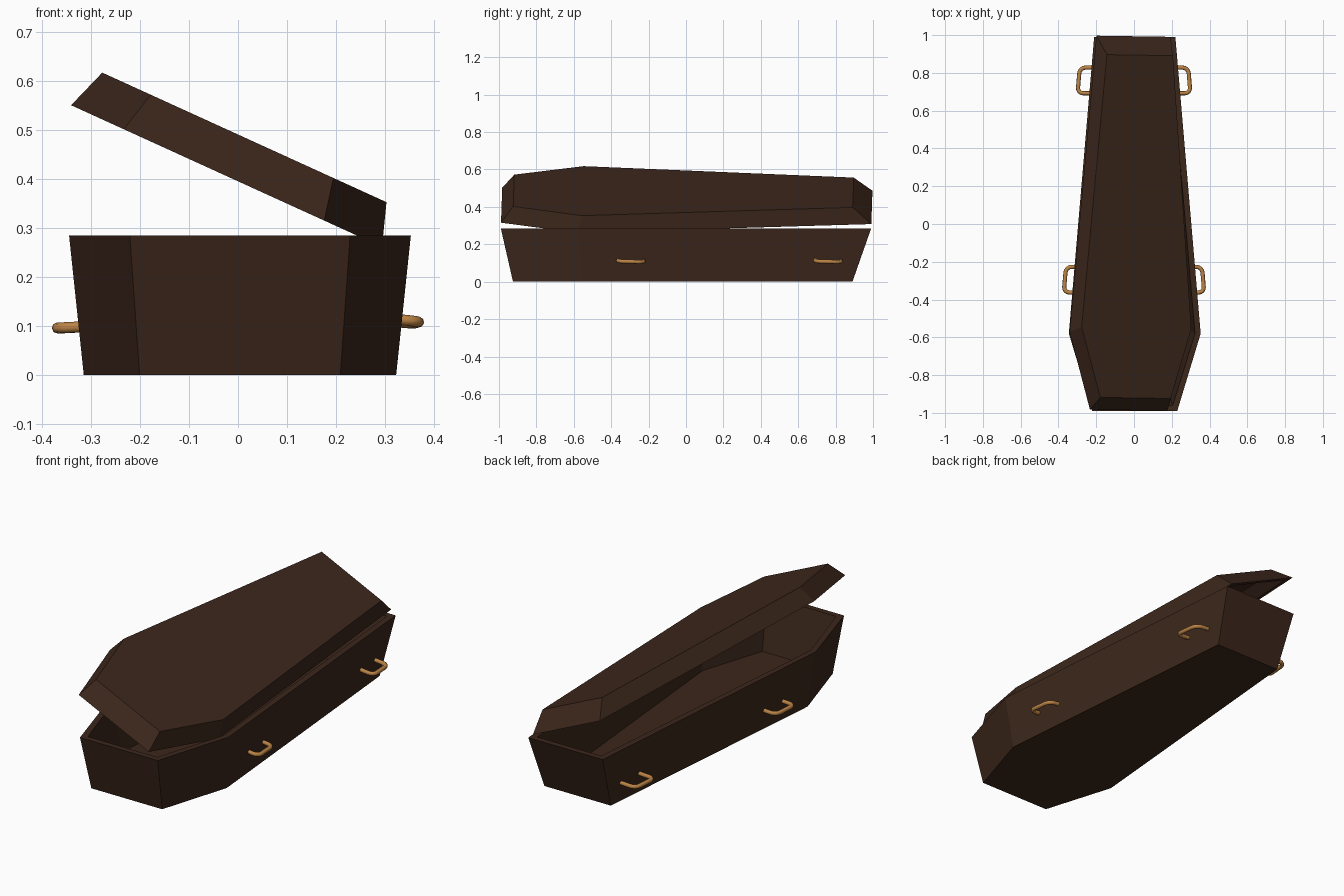
import bpy, bmesh, math
from mathutils import Matrix, Vector

if "Cube" in bpy.data.objects:
    bpy.data.objects.remove(bpy.data.objects["Cube"])


def material(name, rgb):
    m = bpy.data.materials.new(name)
    m.diffuse_color = (*rgb, 1)
    m.use_nodes = True
    m.node_tree.nodes["Principled BSDF"].inputs["Base Color"].default_value = m.diffuse_color
    return m


wood = material("dark_wood", (0.045, 0.02, 0.011))
brass = material("brass", (0.5, 0.23, 0.06))

# Half-outlines (half width, y): head, shoulder, foot
WIDE = [(0.225, -0.99), (0.349, -0.58), (0.215, 0.99)]
NARROW = [(0.205, -0.925), (0.319, -0.555), (0.192, 0.89)]


def ring(half, z, inset=0.0):
    """Six-sided coffin outline at height z, drawn in by the wall thickness."""
    (a, ya), (b, yb), (c, yc) = half
    half = [(a - inset * 0.8, ya + inset), (b - inset, yb), (c - inset, yc - inset)]
    pts = [(x, y, z) for x, y in half]
    return pts + [(-x, y, z) for x, y in reversed(half)]


def shell(name, rings):
    """Loft the rings in order and cap the first and last one."""
    bm = bmesh.new()
    loops = [[bm.verts.new(p) for p in r] for r in rings]
    for lo, hi in zip(loops, loops[1:]):
        for i in range(6):
            j = (i + 1) % 6
            bm.faces.new((lo[i], lo[j], hi[j], hi[i]))
    bm.faces.new(loops[0])
    bm.faces.new(loops[-1])
    bmesh.ops.recalc_face_normals(bm, faces=bm.faces)
    me = bpy.data.meshes.new(name)
    bm.to_mesh(me)
    bm.free()
    me.materials.append(wood)
    ob = bpy.data.objects.new(name, me)
    bpy.context.collection.objects.link(ob)
    return ob


# Hollow box, flaring towards the rim
T = 0.03
box = shell("box", [ring(NARROW, 0), ring(WIDE, 0.285),
                    ring(WIDE, 0.285, T), ring(NARROW, 0.025, T)])
box.location.x = 0.004

# Hollow lid, lying askew with one edge dropped into the box
lid = shell("lid", [ring(NARROW, 0.087), ring(WIDE, 0),
                    ring(WIDE, 0, T), ring(NARROW, 0.062, T)])
lid.matrix_world = (Matrix.Translation((-0.016, 0.004, 0.403))
                    @ Matrix.Rotation(math.radians(24.5), 4, 'Y')
                    @ Matrix.Rotation(-0.014, 4, 'Z'))


def handle(name, side, y, wall, z_end, z_out):
    """U-shaped bar handle with rounded corners."""
    h, r, out = 0.068, 0.03, wall + 0.079
    lean = -0.085                       # follows the tapering side
    uv = [(wall - 0.012, -h)]
    for cy, a0 in ((-h + r, -90), (h - r, 0)):
        for k in range(5):
            a = math.radians(a0 + k * 22.5)
            uv.append((out - r + r * math.cos(a), cy + r * math.sin(a)))
    uv.append((wall - 0.012, h))
    cu = bpy.data.curves.new(name, 'CURVE')
    cu.dimensions = '3D'
    cu.bevel_depth = 0.011
    cu.bevel_resolution = 2
    cu.use_fill_caps = True
    sp = cu.splines.new('POLY')
    sp.points.add(len(uv) - 1)
    for p, (u, v) in zip(sp.points, uv):
        f = (u - wall) / (out - wall)
        z = z_end + (z_out - z_end) * f - 0.03 * v * (side > 0)
        p.co = (side * (u + lean * v), y + v, z, 1)
    cu.materials.append(brass)
    ob = bpy.data.objects.new(name, cu)
    bpy.context.collection.objects.link(ob)
    bpy.ops.object.select_all(action='DESELECT')
    ob.select_set(True)
    bpy.context.view_layer.objects.active = ob
    bpy.ops.object.convert(target='MESH')
    bpy.ops.object.shade_smooth_by_angle(angle=math.radians(50))


# Two handles on each long side
for side, label, z_end, z_out in ((1, "right", 0.115, 0.107), (-1, "left", 0.1, 0.096)):
    handle("front_handle_" + label, side, -0.295, 0.287, z_end, z_out)
    handle("back_handle_" + label, side, 0.76, 0.214, z_end, z_out)
